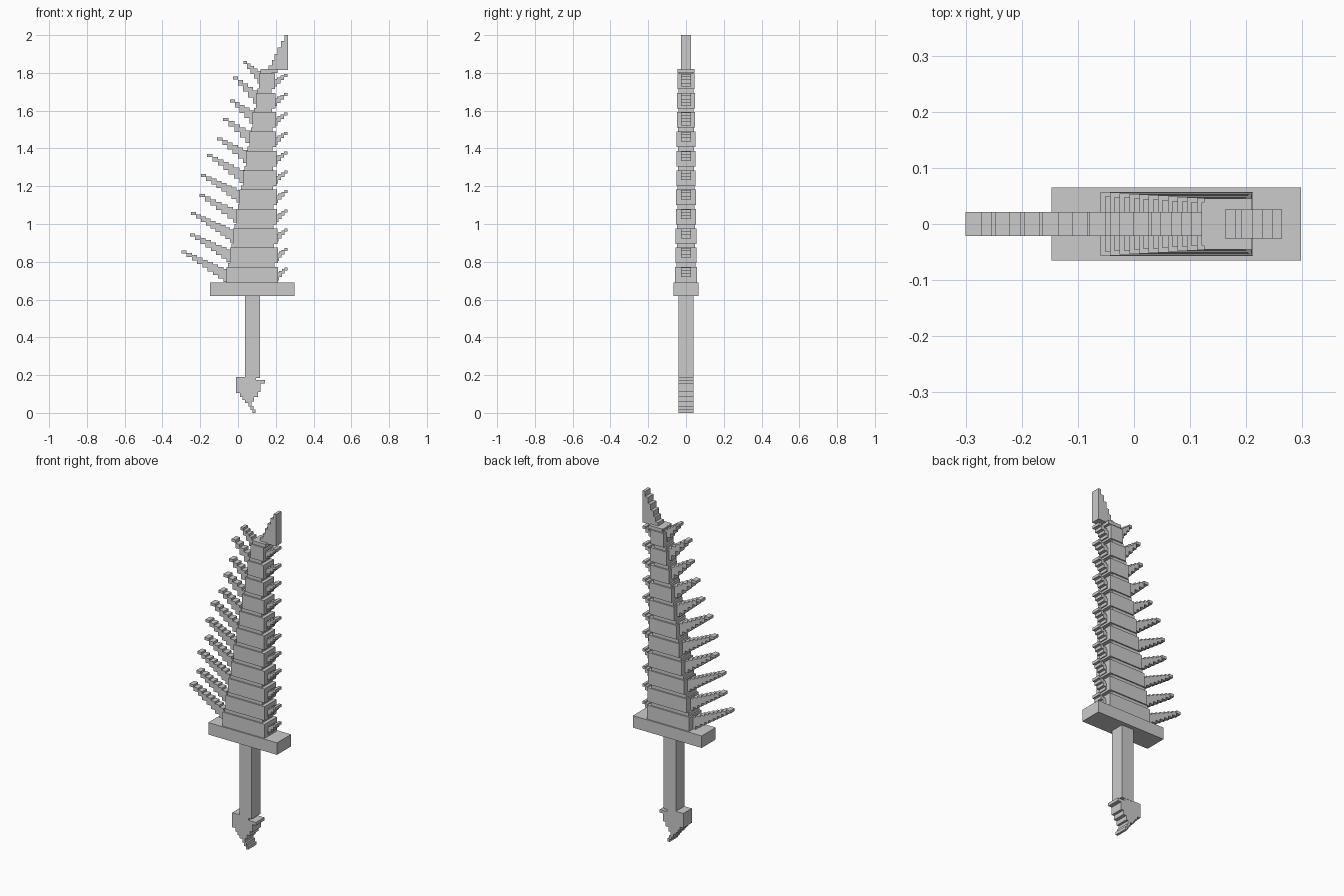
import bpy, bmesh

if "Cube" in bpy.data.objects:
    bpy.data.objects.remove(bpy.data.objects["Cube"])

metal = bpy.data.materials.new("grey metal")
metal.diffuse_color = (0.6, 0.6, 0.6, 1)
metal.use_nodes = True
metal.node_tree.nodes["Principled BSDF"].inputs["Base Color"].default_value = metal.diffuse_color


def prism(name, outline, half):
    """Extrude an x/z outline to y = -half .. half."""
    bm = bmesh.new()
    face = bm.faces.new([bm.verts.new((x, -half, z)) for x, z in outline])
    ext = bmesh.ops.extrude_face_region(bm, geom=[face])
    verts = [v for v in ext["geom"] if isinstance(v, bmesh.types.BMVert)]
    bmesh.ops.translate(bm, verts=verts, vec=(0, 2 * half, 0))
    bmesh.ops.recalc_face_normals(bm, faces=bm.faces)
    me = bpy.data.meshes.new(name)
    bm.to_mesh(me)
    bm.free()
    me.materials.append(metal)
    ob = bpy.data.objects.new(name, me)
    bpy.context.collection.objects.link(ob)
    return ob


def box(name, x0, x1, z0, z1, half):
    return prism(name, [(x0, z0), (x1, z0), (x1, z1), (x0, z1)], half)


def stepped(name, x0, x1, tip, base, n, half):
    """Staircase spike: n columns from the tip at x0 to the base at x1."""
    top, bottom = [], []
    for k in range(n):
        t = k / (n - 1)
        lo = tip[0] + (base[0] - tip[0]) * t
        hi = tip[1] + (base[1] - tip[1]) * t
        a, b = x0 + (x1 - x0) * k / n, x0 + (x1 - x0) * (k + 1) / n
        top += [(a, hi), (b, hi)]
        bottom += [(a, lo), (b, lo)]
    return prism(name, bottom + top[::-1], half)


# pommel, grip and guard
prism("pommel", [
    (-0.01, 0.19), (-0.01, 0.105), (0.01, 0.105), (0.01, 0.085), (0.025, 0.085),
    (0.025, 0.068), (0.037, 0.068), (0.037, 0.053), (0.055, 0.053), (0.055, 0.033),
    (0.067, 0.033), (0.067, 0.016), (0.078, 0.016), (0.078, 0), (0.092, 0),
    (0.092, 0.018), (0.082, 0.018), (0.082, 0.037), (0.072, 0.037), (0.072, 0.06),
    (0.085, 0.06), (0.085, 0.085), (0.105, 0.085), (0.105, 0.11), (0.12, 0.11),
    (0.12, 0.155), (0.143, 0.155), (0.143, 0.173), (0.095, 0.173), (0.095, 0.19)], 0.039)
box("grip", 0.038, 0.116, 0.185, 0.625, 0.04)
box("guard", -0.147, 0.298, 0.62, 0.69, 0.065)

# blade segments, each with a long rear spike and a short front tooth
tips = [(-0.30, 0.86), (-0.255, 0.95), (-0.248, 1.063), (-0.203, 1.158),
        (-0.195, 1.264), (-0.163, 1.37), (-0.11, 1.458), (-0.08, 1.56),
        (-0.043, 1.66), (-0.027, 1.78), (0.03, 1.863)]
rows, pitch = len(tips), 0.1025
for i, (tx, tz) in enumerate(tips):
    f = i / (rows - 1)
    z = 0.69 + pitch * i
    left = -0.06 + 0.172 * f
    right = 0.212 - 0.015 * f
    half = 0.057 - 0.011 * f
    box(f"blade_segment_{i+1}", left, right, z, z + 0.082, half)
    box(f"blade_neck_{i+1}", left + 0.008, right - 0.02, z + 0.08, z + pitch + 0.002, half - 0.008)

    # rear spike
    low = z + 0.003 + 0.025 * f
    n = max(5, round((left - tx) / 0.026))
    stepped(f"rear_spike_{i+1}", tx, left + 0.01, (tz - 0.016, tz),
            (low, low + 0.068), n, 0.021)

    # front tooth
    stepped(f"front_tooth_{i+1}", 0.262, right - 0.01, (z + 0.064, z + 0.08),
            (z + 0.012, z + 0.052), 4, 0.026)

# blade point: stepped slope at the rear, straight at the front
box("blade_cap", 0.125, 0.21, 1.80, 1.82, 0.045)
xs = [0.162, 0.18, 0.192, 0.21, 0.228, 0.247, 0.264]
zs = [1.84, 1.868, 1.90, 1.935, 1.97, 2.0]
outline = [(0.264, 1.815), (0.162, 1.815)]
for k, h in enumerate(zs):
    outline += [(xs[k], h), (xs[k + 1], h)]
prism("blade_point", outline, 0.026)
